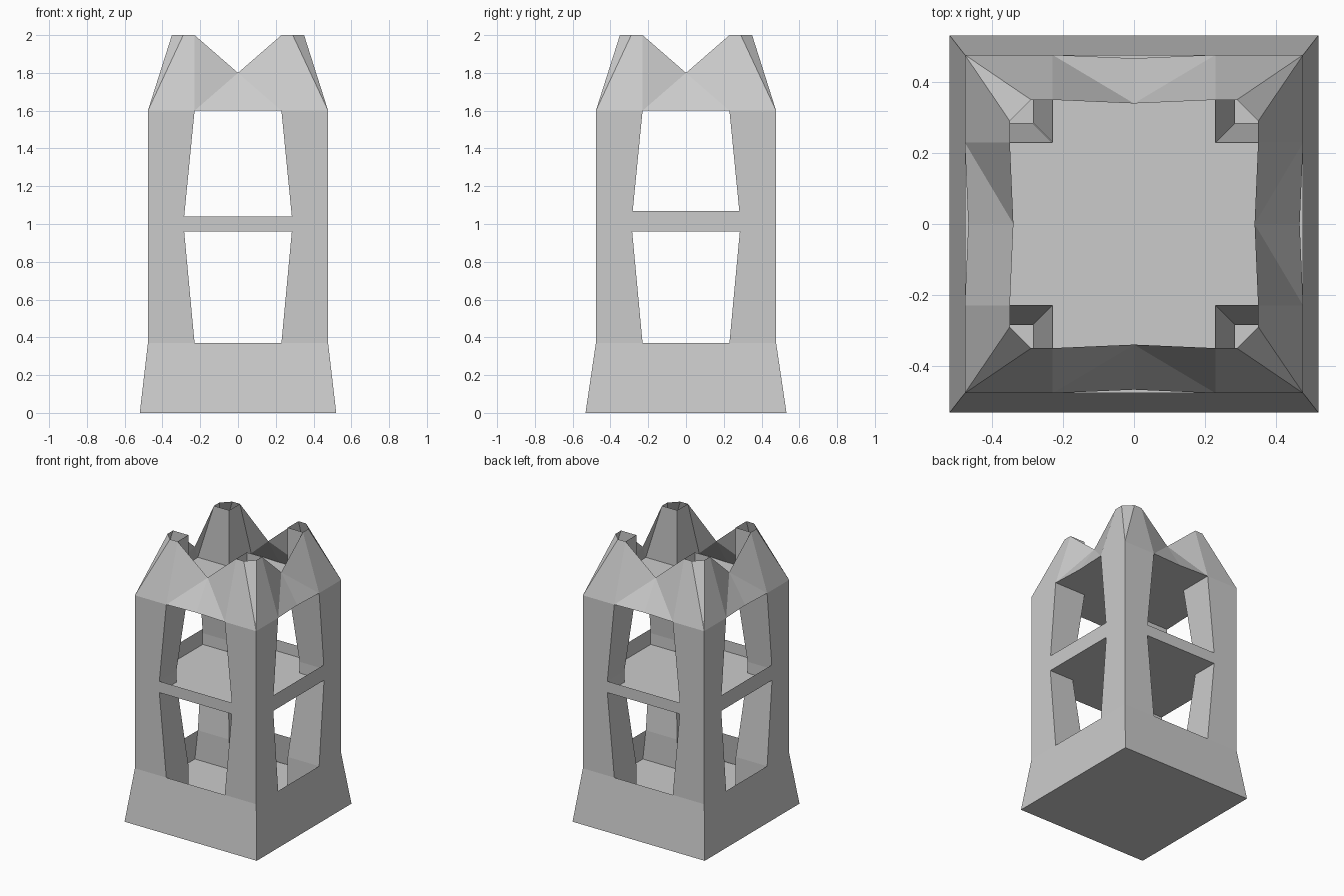
import bpy
from mathutils import Matrix, Vector

old = bpy.data.objects.get("Cube")
if old:
    bpy.data.objects.remove(old, do_unlink=True)

stone = bpy.data.materials.new("grey stone")
stone.use_nodes = True
GREY = (0.6, 0.6, 0.6, 1)
stone.diffuse_color = GREY
stone.node_tree.nodes["Principled BSDF"].inputs["Base Color"].default_value = GREY

BODY = 0.477                    # half width of the tower body
NARROW, WIDE = 0.23, 0.285      # half widths of the openings
FLOOR, SILL, DECK, RAIL, ROOF, TOP = 0.16, 0.37, 0.96, 1.04, 1.6, 2.0
RIM, CHAMFER, NOTCH = 0.35, 0.29, 1.8
BASE_X, BASE_Y = 0.52, 0.532


class Part:
    """Collects flat faces; each is turned to face a given direction."""

    def __init__(self, name):
        self.name, self.verts, self.faces = name, [], []
        self.turn = Matrix.Identity(3)

    def face(self, points, facing):
        pts = [Vector(p) for p in points]
        normal = Vector()
        for a, b in zip(pts, pts[1:] + pts[:1]):
            normal += a.cross(b)
        if normal.dot(Vector(facing)) < 0:
            pts.reverse()
        start = len(self.verts)
        self.verts += [self.turn @ p for p in pts]
        self.faces.append(list(range(start, start + len(pts))))

    def build(self):
        mesh = bpy.data.meshes.new(self.name)
        mesh.from_pydata(self.verts, [], self.faces)
        mesh.materials.append(stone)
        obj = bpy.data.objects.new(self.name, mesh)
        bpy.context.collection.objects.link(obj)


base, posts, rails = Part("base"), Part("corner_posts"), Part("deck_rails")
floors, crown = Part("floors"), Part("crown")
parts = [base, posts, rails, floors, crown]
OUT, UP, DOWN = (0, -1, 0), (0, 0, 1), (0, 0, -1)

# Height, opening half width and outer depth of the side walls of a post
jamb = [(FLOOR, NARROW, 0.5), (SILL, NARROW, BODY), (DECK, WIDE, BODY),
        (RAIL, WIDE, BODY), (ROOF, NARROW, BODY), (TOP, NARROW, RIM)]

# Everything on one side, repeated around the tower
for side in range(4):
    for part in parts:
        part.turn = Matrix.Rotation(side * 1.5707963, 3, 'Z')
    across, deep = (BASE_X, BASE_Y) if side % 2 == 0 else (BASE_Y, BASE_X)
    rail_top = RAIL if side % 2 == 0 else 1.07

    # Flared base wall
    base.face([(-across, -deep, 0), (across, -deep, 0),
               (BODY, -BODY, SILL), (-BODY, -BODY, SILL)], OUT)

    # Thin rail around the deck
    rails.face([(-WIDE, -BODY, DECK), (WIDE, -BODY, DECK),
                (WIDE, -BODY, rail_top), (-WIDE, -BODY, rail_top)], OUT)

    # Arms of the cross shaped floors
    for z, w, d in (jamb[0], jamb[2]):
        floors.face([(-w, -d, z), (w, -d, z), (w, -w, z), (-w, -w, z)], UP)
    mid = (0, 0.01 - BODY, ROOF)
    floors.face([(-NARROW, -BODY, ROOF), mid, (NARROW, -BODY, ROOF),
                 (NARROW, -NARROW, ROOF), (-NARROW, -NARROW, ROOF)], UP)

    notch = (0, -0.34, NOTCH)
    for s in (-1, 1):
        # Outer faces of the posts beside the openings
        for (z0, w0, d0), (z1, w1, d1) in zip(jamb[1:4], jamb[2:5]):
            posts.face([(s * BODY, -BODY, z0), (s * w0, -BODY, z0),
                        (s * w1, -BODY, z1), (s * BODY, -BODY, z1)], OUT)
        # Inner faces of the posts, from the pit to the peaks
        for (z0, w0, d0), (z1, w1, d1) in zip(jamb, jamb[1:]):
            posts.face([(s * w0, -d0, z0), (s * w0, -w0, z0),
                        (s * w1, -w1, z1), (s * w1, -d1, z1)], (-s, 0, 0))
        # Leaning crown skin: peak, slope to the notch, lintel
        low, high = (s * NARROW, -BODY, ROOF), (s * NARROW, -RIM, TOP)
        crown.face([low, (s * BODY, -BODY, ROOF),
                    (s * CHAMFER, -RIM, TOP), high], OUT)
        crown.face([low, high, notch], OUT)
        crown.face([low, notch, mid], OUT)

    # Chamfered corner of one peak
    crown.face([(BODY, -BODY, ROOF), (RIM, -CHAMFER, TOP),
                (CHAMFER, -RIM, TOP)], (1, -1, 0))

# Middle of each floor and the underside
for part in parts:
    part.turn = Matrix.Identity(3)


def sheet(part, x, y, z, facing):
    part.face([(-x, -y, z), (x, -y, z), (x, y, z), (-x, y, z)], facing)


for z, w in ((FLOOR, NARROW), (DECK, WIDE), (ROOF, NARROW)):
    sheet(floors, w, w, z, UP)
sheet(base, BASE_X, BASE_Y, 0, DOWN)

for part in parts:
    part.build()
